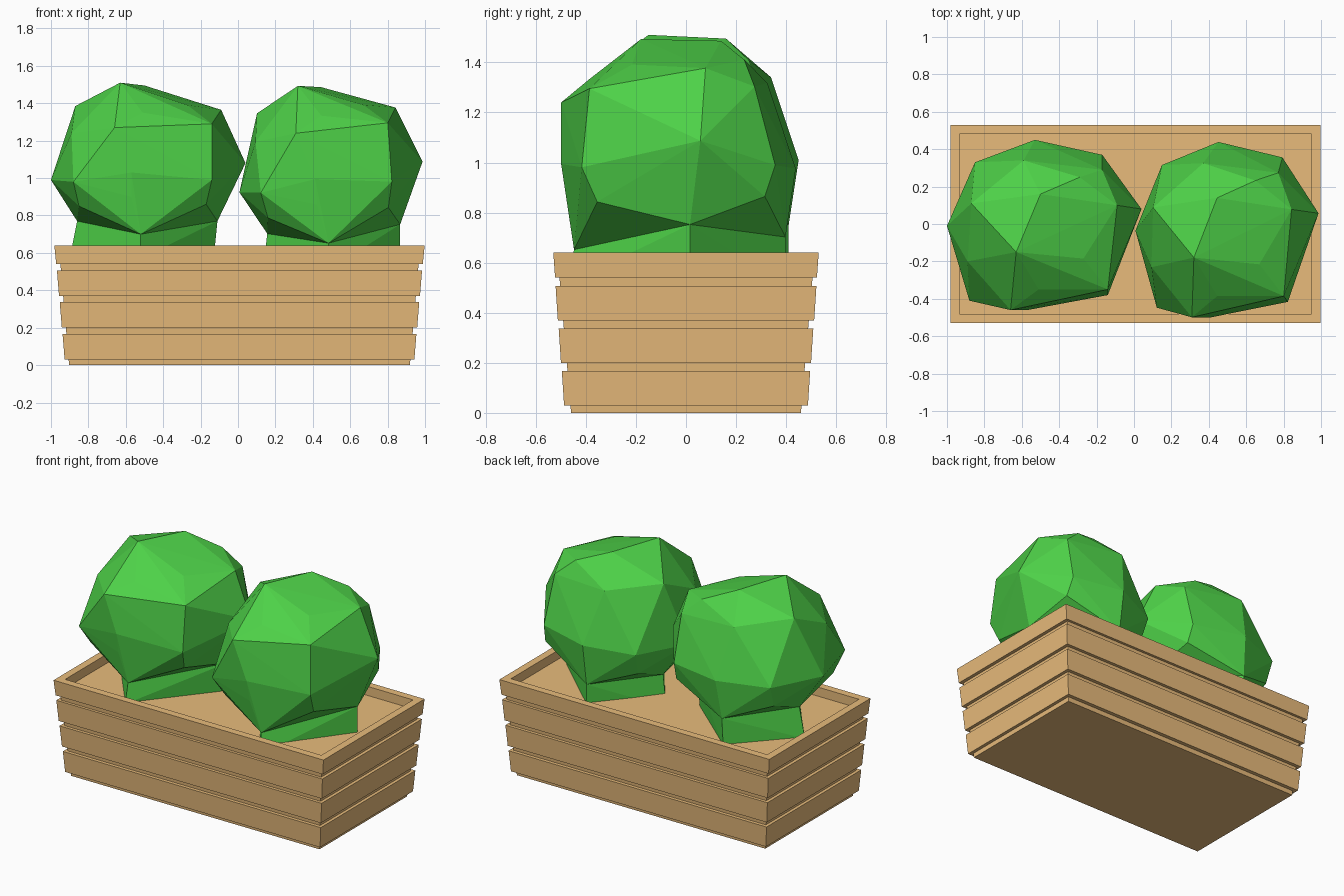
import bpy, bmesh
from math import radians
from mathutils import Vector, Matrix

if "Cube" in bpy.data.objects:
    bpy.data.objects.remove(bpy.data.objects["Cube"])


def material(name, rgb):
    m = bpy.data.materials.new(name)
    m.diffuse_color = (*rgb, 1)
    m.use_nodes = True
    m.node_tree.nodes["Principled BSDF"].inputs["Base Color"].default_value = m.diffuse_color
    return m


WOOD = material("wood", (0.81, 0.50, 0.198))
LEAF = material("leaf", (0.076, 0.64, 0.065))
BOX_X = 0.008


def finish(name, bm, mat):
    bmesh.ops.recalc_face_normals(bm, faces=bm.faces)
    mesh = bpy.data.meshes.new(name)
    bm.to_mesh(mesh)
    bm.free()
    mesh.materials.append(mat)
    ob = bpy.data.objects.new(name, mesh)
    bpy.context.collection.objects.link(ob)
    return ob


def rect_loft(name, rings, closed=False):
    """Rectangular rings (half x, half y, z): closed tube or capped solid."""
    bm = bmesh.new()
    loops = [[bm.verts.new((BOX_X + sx * hx, sy * hy, z))
              for sx, sy in ((-1, -1), (1, -1), (1, 1), (-1, 1))]
             for hx, hy, z in rings]
    pairs = list(zip(loops, loops[1:]))
    if closed:
        pairs.append((loops[-1], loops[0]))
    else:
        bm.faces.new(loops[0][::-1])
        bm.faces.new(loops[-1])
    for a, b in pairs:
        for i in range(4):
            j = (i + 1) % 4
            bm.faces.new((a[i], a[j], b[j], b[i]))
    return finish(name, bm, WOOD)


# planter core, its top is the recessed fill
rect_loft("planter_core", [(0.911, 0.459, 0), (0.96, 0.508, 0.57), (0.96, 0.508, 0.58)])

# three sloped board bands
for i, z in enumerate((0.03, 0.20, 0.37)):
    hx, hy = 0.935 + 0.015 * i, 0.487 + 0.0125 * i
    rect_loft(f"board_band_{i + 1}", [
        (hx - 0.03, hy - 0.035, z), (hx, hy, z),
        (hx + 0.011, hy + 0.009, z + 0.137),
        (hx - 0.03, hy - 0.035, z + 0.137)], closed=True)

# top band forms the rim
rect_loft("rim_band", [(0.94, 0.48, 0.54), (0.98, 0.523, 0.54),
                       (0.99, 0.53, 0.64), (0.94, 0.48, 0.64)], closed=True)

# faceted bush outline, relative to the planter
CROWN = [
    (-.63, -.15, 1.51), (-.50, .16, 1.495), (-.27, -.185, 1.39), (-.29, .25, 1.41),
    (-.59, .34, 1.34), (-.87, .11, 1.385), (-.51, -.35, 1.35), (-.66, -.46, 1.27),
    (-.89, -.20, 1.24), (-.14, -.35, 1.29), (-.09, .10, 1.365), (-.17, .29, 1.30),
    (.04, .08, 1.08), (-.14, -.38, .99), (-.57, -.46, 1.03), (-.88, -.41, .98),
    (-1.0, -.01, .99), (-.85, .33, 1.0), (-.53, .45, 1.01), (-.17, .37, 1.0),
    (-.17, -.32, .86), (-.57, -.44, .90), (-.16, .33, .88), (-.53, .43, .90),
    (-.84, .28, .86), (-.85, -.33, .85)]
# pinched four-sided foot of the crown, and its flared base outline
WAIST = [(-.52, -.41, .70), (-.11, .04, .77), (-.55, .41, .75), (-.86, .04, .77)]
BASE = [(-.52, -.44), (-.13, .04), (-.56, .41), (-.90, .04)]
PIVOT = Vector((-0.5, 0, 1.05))


def add_hull(bm, points):
    verts = [bm.verts.new(p) for p in points]
    res = bmesh.ops.convex_hull(bm, input=verts)
    junk = {g for g in res["geom_interior"] + res["geom_unused"]
            if isinstance(g, bmesh.types.BMVert)}
    bmesh.ops.delete(bm, geom=list(junk), context="VERTS")


def bush(name, move=(0, 0, 0), tilt=0, scale=(1, 1, 1)):
    bm = bmesh.new()
    add_hull(bm, CROWN + WAIST)
    add_hull(bm, WAIST + [(x, y, 0.57) for x, y in BASE])
    mat = (Matrix.Translation(PIVOT + Vector(move)) @ Matrix.Rotation(tilt, 4, "Y")
           @ Matrix.Diagonal((*scale, 1)) @ Matrix.Translation(-PIVOT))
    bm.transform(mat)
    return finish(name, bm, LEAF)


bush("left_bush")
bush("right_bush", (0.977, -0.025, -0.03), radians(-4), (0.95, 1.03, 1.05))
